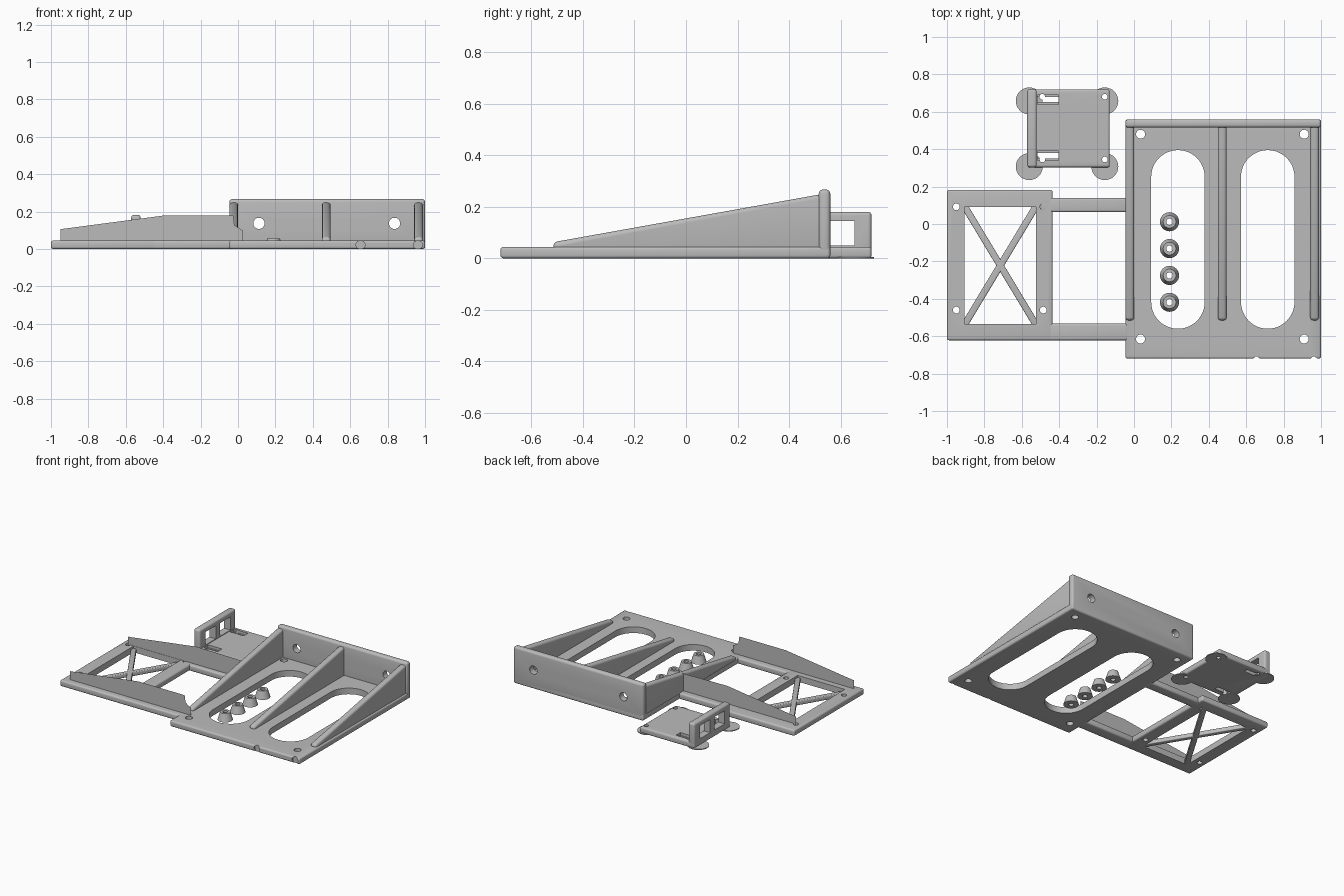
import bpy, bmesh, math
from mathutils import Vector, Matrix

if "Cube" in bpy.data.objects:
    bpy.data.objects.remove(bpy.data.objects["Cube"])

grey = bpy.data.materials.new("light_grey")
grey.use_nodes = True
colour = (0.5, 0.5, 0.5, 1)
grey.diffuse_color = colour
grey.node_tree.nodes["Principled BSDF"].inputs["Base Color"].default_value = colour


def make(name, bm):
    bmesh.ops.recalc_face_normals(bm, faces=bm.faces)
    mesh = bpy.data.meshes.new(name)
    bm.to_mesh(mesh)
    bm.free()
    mesh.materials.append(grey)
    ob = bpy.data.objects.new(name, mesh)
    bpy.context.collection.objects.link(ob)
    return ob


def activate(ob):
    bpy.ops.object.select_all(action="DESELECT")
    ob.select_set(True)
    bpy.context.view_layer.objects.active = ob


def finish(ob, bevel=0.0, cutters=()):
    """Round the edges, cut the openings, then smooth the rounded parts."""
    activate(ob)
    if bevel:
        mod = ob.modifiers.new("rounding", "BEVEL")
        mod.width, mod.segments, mod.limit_method = bevel, 4, "ANGLE"
        mod.angle_limit = math.radians(20)
        bpy.ops.object.modifier_apply(modifier=mod.name)
    for cutter in cutters:
        mod = ob.modifiers.new("opening", "BOOLEAN")
        mod.object, mod.operation, mod.solver = cutter, "DIFFERENCE", "EXACT"
        bpy.ops.object.modifier_apply(modifier=mod.name)
    for cutter in cutters:
        bpy.data.objects.remove(cutter)
    bpy.ops.object.shade_smooth_by_angle(angle=math.radians(32))
    return ob


def box(name, x, y, z):
    bm = bmesh.new()
    bmesh.ops.create_cube(bm, size=1)
    for v in bm.verts:
        v.co = Vector(r[0] + (c + 0.5) * (r[1] - r[0]) for c, r in zip(v.co, (x, y, z)))
    return make(name, bm)


def prism(name, points, offset):
    bm = bmesh.new()
    face = bm.faces.new([bm.verts.new(p) for p in points])
    grown = bmesh.ops.extrude_face_region(bm, geom=[face])["geom"]
    moved = [g for g in grown if isinstance(g, bmesh.types.BMVert)]
    bmesh.ops.translate(bm, verts=moved, vec=offset)
    return make(name, bm)


def rod(name, centre, r, length, axis="Z", top=None):
    turn = Matrix.Rotation(math.pi / 2, 4, "X") if axis == "Y" else Matrix()
    bm = bmesh.new()
    bmesh.ops.create_cone(bm, cap_ends=True, segments=32, radius1=r,
                          radius2=r if top is None else top, depth=length,
                          matrix=Matrix.Translation(centre) @ turn)
    return make(name, bm)


def holes(xs, ys, r):
    return [rod("hole_cutter", (x, y, 0), r, 0.4) for x in xs for y in ys]


def slot(x, y0, y1, r):
    points = []
    for y, start in ((y1 - r, 0), (y0 + r, math.pi)):
        for i in range(25):
            a = start + math.pi * i / 24
            points.append((x + r * math.cos(a), y + r * math.sin(a), -0.1))
    return prism("slot_cutter", points, (0, 0, 0.3))


T = 0.045  # base thickness

# Main tray: plate, back wall and sloping ribs
cuts = [slot(0.235, -0.56, 0.395, 0.143), slot(0.715, -0.56, 0.395, 0.143)]
cuts += holes((0.035, 0.91), (-0.615, 0.48), 0.024)
cuts += [rod("notch_cutter", (x, -0.72, 0.022), 0.024, 0.024, "Y") for x in (0.655, 0.962)]
finish(box("main_plate", (-0.046, 1), (-0.72, 0.56), (0, T)), 0.012, cuts)

cuts = [rod("hole_cutter", (x, 0.54, 0.137), 0.03, 0.3, "Y") for x in (0.112, 0.837)]
finish(box("back_wall", (-0.046, 1), (0.515, 0.56), (0, 0.267)), 0.016, cuts)

for name, x in (("right", -0.046), ("middle", 0.448), ("left", 0.942)):
    side = [(x, -0.515, 0.03), (x, 0.53, 0.03), (x, 0.53, 0.25), (x, -0.515, 0.063)]
    finish(prism(name + "_rib", side, (0.047, 0, 0)), 0.016)

# Row of four hollow feet
for i in range(4):
    y = 0.012 - 0.1435 * i
    finish(rod("foot_%d" % (i + 1), (0.19, y, 0.028), 0.051, 0.056, top=0.034), 0,
           holes((0.19,), (y,), 0.017))

# Open side frame with crossed braces
cuts = [box("window_cutter", (-0.905, -0.525), (-0.535, 0.092), (-0.1, 0.2))]
cuts += holes((-0.95, -0.485), (-0.46, 0.092), 0.018)
finish(box("side_frame", (-1, -0.435), (-0.622, 0.183), (0, T)), 0.012, cuts)
finish(box("front_rail", (-0.5, -0.03), (-0.622, -0.532), (0, T)), 0.012)
finish(box("back_rail", (-0.5, -0.03), (0.063, 0.14), (0, T)), 0.012)

for name, s in (("rising", 1), ("falling", -1)):
    brace = box(name + "_brace", (-0.375, 0.375), (-0.018, 0.018), (0, 0.03))
    brace.data.transform(Matrix.Translation((-0.715, -0.222, 0))
                         @ Matrix.Rotation(s * math.atan2(0.63, 0.38), 4, "Z"))
    finish(brace, 0.006)

# Side walls of the frame, tapering outwards
outline = [(-0.95, 0.02), (-0.95, 0.066), (-0.4, 0.136)]
front_end = [(-0.025, 0.136), (-0.018, 0.085), (0.026, 0.06), (0.026, 0.02)]
back_end = [(-0.03, 0.136), (-0.03, 0.02)]
for name, y, end in (("front", -0.577, front_end), ("back", 0.094, back_end)):
    side = [(x, y, z) for x, z in outline + end]
    finish(prism(name + "_frame_wall", side, (0, 0, 0.046)), 0.012)

# Separate bracket: plate with two stepped slots, corner pads and loop handle
XS, YS = (-0.49, -0.156), (0.345, 0.68)
cuts = holes(XS, YS, 0.015)
for y in (0.365, 0.665):
    cuts.append(box("slot_cutter", (-0.515, -0.403), (y - 0.014, y + 0.014), (-0.1, 0.2)))
    cuts.append(box("shelf_cutter", (-0.515, -0.403), (y - 0.025, y + 0.025), (0.025, 0.2)))
finish(box("bracket_plate", (-0.57, -0.13), (0.303, 0.72), (0, T)), 0.012, cuts)

for i, (x, y) in enumerate((x, y) for x in (-0.56, -0.156) for y in (0.307, 0.658)):
    pad = rod("corner_pad_%d" % (i + 1), (x, y, 0.003), 0.072, 0.006)
    finish(pad, 0, holes(XS, YS, 0.015))

cuts = [box("window_cutter", (-0.7, -0.4), y, (0.05, 0.145))
        for y in ((0.37, 0.487), (0.537, 0.655))]
finish(box("handle", (-0.571, -0.52), (0.303, 0.72), (0, 0.181)), 0.014, cuts)
